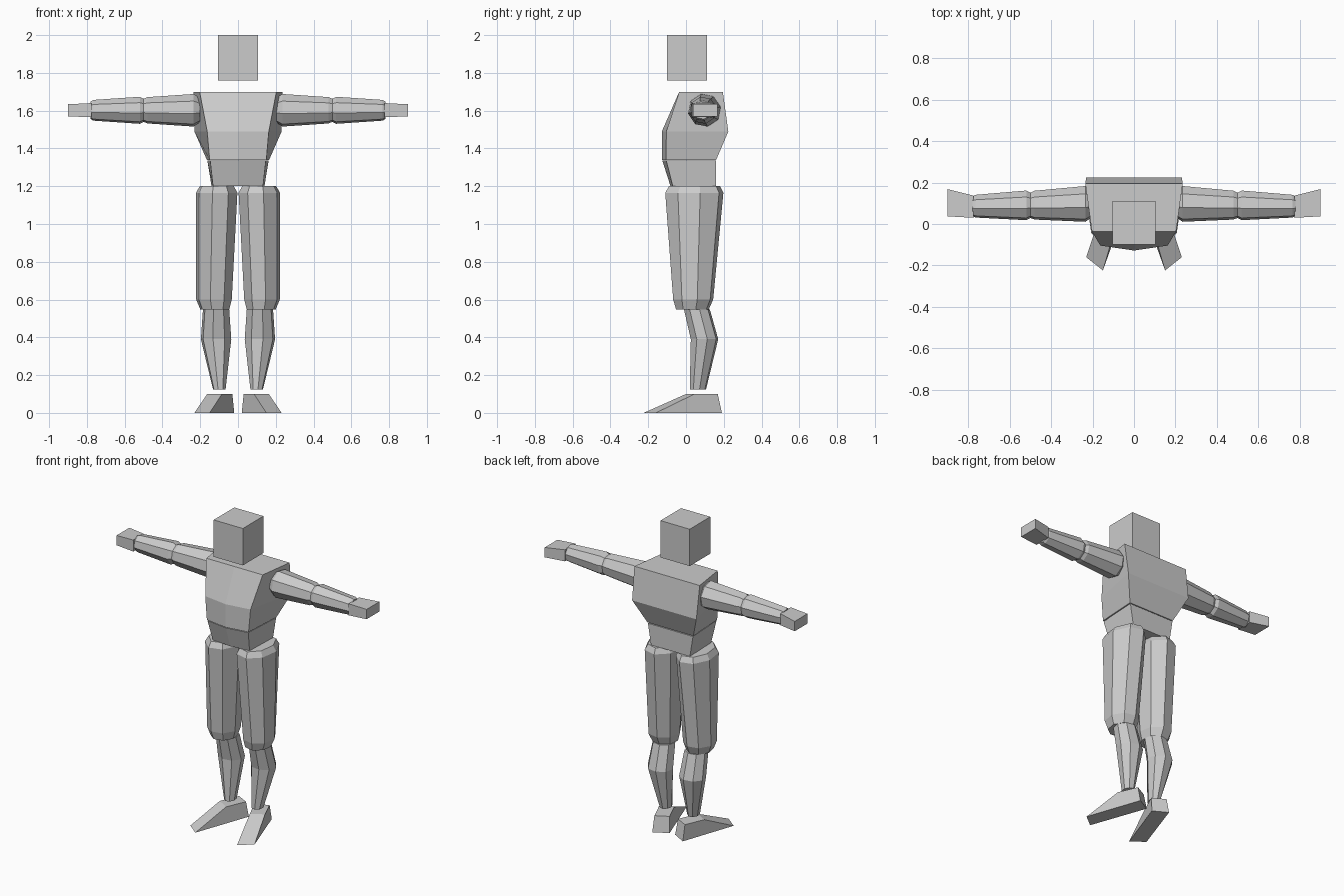
import bpy, bmesh
from math import cos, sin, pi

if "Cube" in bpy.data.objects:
    bpy.data.objects.remove(bpy.data.objects["Cube"])


def loft(name, rings, mirror=False):
    """Skin a stack of equal-length point rings, capped at both ends."""
    bm = bmesh.new()
    loops = [[bm.verts.new(p) for p in ring] for ring in rings]
    n = len(loops[0])
    for a, b in zip(loops, loops[1:]):
        for i in range(n):
            j = (i + 1) % n
            bm.faces.new((a[i], a[j], b[j], b[i]))
    bm.faces.new(loops[0][::-1])
    bm.faces.new(loops[-1])
    bmesh.ops.recalc_face_normals(bm, faces=bm.faces[:])
    mesh = bpy.data.meshes.new(name)
    bm.to_mesh(mesh)
    bm.free()
    ob = bpy.data.objects.new(name, mesh)
    bpy.context.collection.objects.link(ob)
    if mirror:
        ob.modifiers.new("Mirror", 'MIRROR')
    return ob


def angles(turn, n=8):
    return [turn + 2 * pi * i / n for i in range(n)]


def leg_ring(z, cx, cy, rx, ry):
    return [(cx + rx * cos(a), cy + ry * sin(a), z) for a in angles(0.2)]


def arm_ring(x, cy, r):
    return [(x, cy + r * cos(a), 1.602 + r * sin(a)) for a in angles(0.2)]


def torso_ring(z, back_x, back_y, front_x, front_y, keel_y):
    return [(-back_x, back_y, z), (-front_x, front_y, z), (0, keel_y, z),
            (front_x, front_y, z), (back_x, back_y, z)]


def rect(x, y0, y1, z0, z1):
    return [(x, y0, z0), (x, y1, z0), (x, y1, z1), (x, y0, z1)]


# Head
loft("head", [rect(x, -0.10, 0.112, 1.76, 2.0) for x in (-0.105, 0.105)])

# Torso with a shallow centre ridge in front
loft("chest", [torso_ring(1.70, 0.235, 0.195, 0.203, -0.036, -0.036),
               torso_ring(1.49, 0.231, 0.224, 0.163, -0.104, -0.128),
               torso_ring(1.34, 0.165, 0.16, 0.15, -0.106, -0.128)])
loft("waist", [torso_ring(1.335, 0.162, 0.16, 0.147, -0.104, -0.125),
               torso_ring(1.20, 0.14, 0.16, 0.132, -0.07, -0.082)])

# Arms
loft("upper_arms", [arm_ring(0.20, 0.097, 0.065), arm_ring(0.235, 0.097, 0.088),
                    arm_ring(0.48, 0.091, 0.071), arm_ring(0.505, 0.09, 0.06)], True)
loft("forearms", [arm_ring(0.495, 0.09, 0.06), arm_ring(0.52, 0.09, 0.073),
                  arm_ring(0.765, 0.086, 0.056), arm_ring(0.78, 0.086, 0.048)], True)
loft("hands", [rect(0.775, 0.03, 0.137, 1.565, 1.64),
               rect(0.90, 0.037, 0.168, 1.57, 1.634)], True)

# Legs
loft("thighs", [leg_ring(1.20, 0.112, 0.045, 0.092, 0.138),
                leg_ring(1.165, 0.113, 0.044, 0.112, 0.157),
                leg_ring(0.60, 0.127, 0.038, 0.096, 0.108),
                leg_ring(0.547, 0.123, 0.034, 0.078, 0.088)], True)
loft("shins", [leg_ring(0.547, 0.116, 0.058, 0.071, 0.07),
               leg_ring(0.39, 0.116, 0.098, 0.082, 0.074),
               leg_ring(0.125, 0.099, 0.063, 0.034, 0.044)], True)

# Wedge feet, toes turned out
loft("feet", [[(0.15, -0.224, 0), (0.231, -0.16, 0), (0.11, 0.19, 0), (0.02, 0.14, 0)],
              [(0.085, 0.0, 0.1), (0.163, 0.045, 0.1), (0.11, 0.168, 0.1), (0.03, 0.125, 0.1)]], True)
